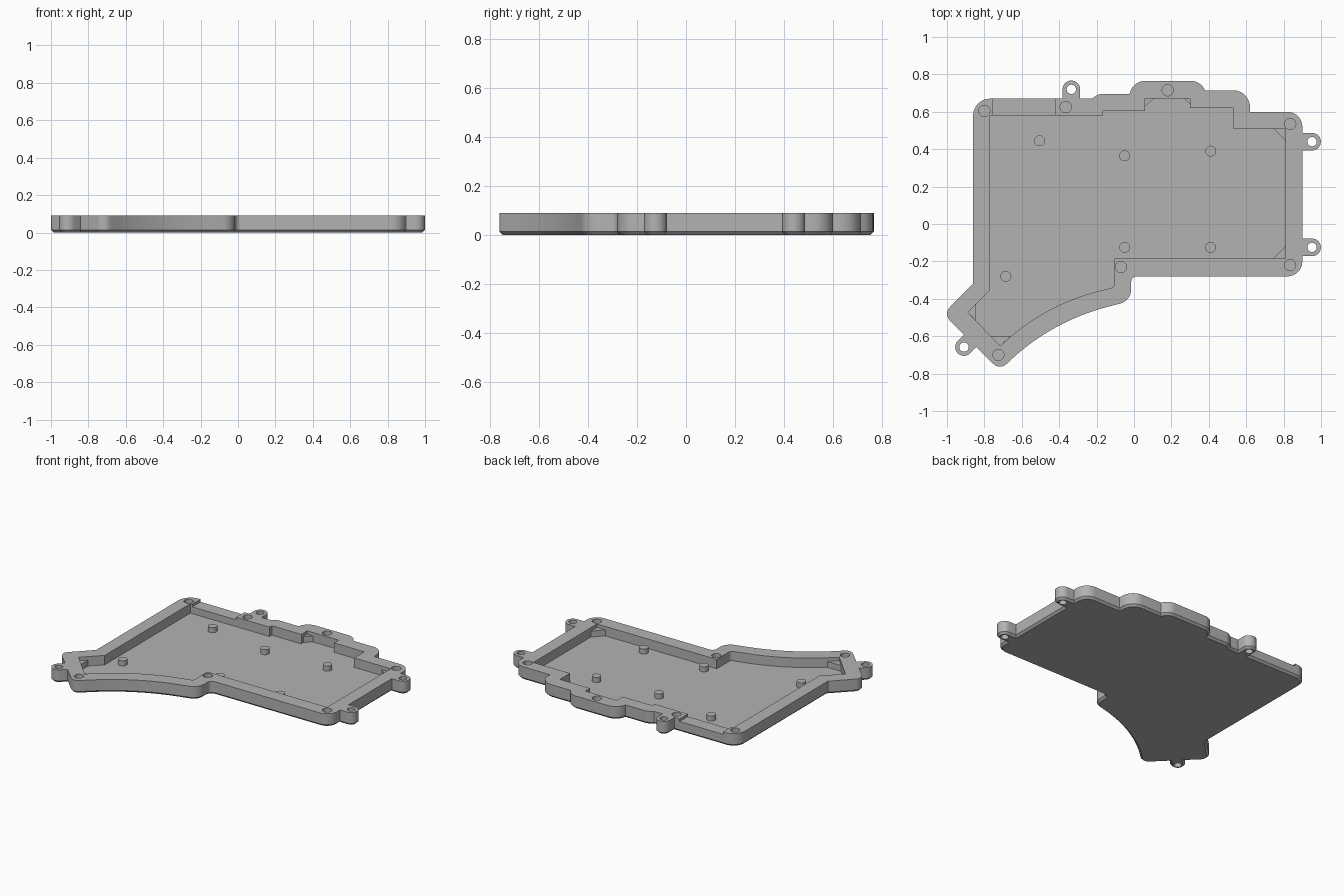
import bpy
from math import tan, pi, cos, sin
from mathutils import Vector

cube = bpy.data.objects.get("Cube")
if cube:
    bpy.data.objects.remove(cube)

TOP, FLOOR, CHAMFER = .09, .025, .014

grey = bpy.data.materials.new("plain grey")
grey.use_nodes = True
grey.diffuse_color = (.45, .45, .45, 1)
grey.node_tree.nodes["Principled BSDF"].inputs["Base Color"].default_value = grey.diffuse_color


def rounded(corners):
    """Polygon outline whose corners (x, y, radius) become arcs."""
    pts = []
    for i, (x, y, r) in enumerate(corners):
        p = Vector((x, y))
        if r == 0:
            pts.append(p)
            continue
        a = (Vector(corners[i - 1][:2]) - p).normalized()
        b = (Vector(corners[(i + 1) % len(corners)][:2]) - p).normalized()
        turn = pi - a.angle(b)
        start = p + a * r * tan(turn / 2)
        centre = p + (a + b).normalized() * r / cos(turn / 2)
        side = 1 if a.x * b.y - a.y * b.x < 0 else -1
        steps = 24 if r > 1 else 10
        for k in range(steps + 1):
            t = -side * turn * k / steps
            v = start - centre
            pts.append(centre + Vector((v.x * cos(t) + v.y * sin(t),
                                        v.y * cos(t) - v.x * sin(t))))
    return pts


def inset(pts, d):
    """Move a counter-clockwise outline inward by d."""
    out = []
    for i, p in enumerate(pts):
        e = (p - pts[i - 1]).normalized()
        f = (pts[(i + 1) % len(pts)] - p).normalized()
        n, m = Vector((-e.y, e.x)), Vector((-f.y, f.x))
        out.append(p + (n + m) * d / (1 + n.dot(m)))
    return out


def prism(name, pts, z0, z1, chamfer=0):
    """Extruded outline, optionally with a chamfered bottom edge."""
    area = sum(pts[i - 1].x * p.y - p.x * pts[i - 1].y for i, p in enumerate(pts))
    if area < 0:
        pts = pts[::-1]
    layers = [(pts, z0), (pts, z1)]
    if chamfer:
        layers = [(inset(pts, chamfer), z0), (pts, z0 + chamfer), (pts, z1)]
    n = len(pts)
    verts = [(p.x, p.y, z) for ring, z in layers for p in ring]
    faces = [list(range(n))[::-1], [len(verts) - n + i for i in range(n)]]
    for k in range(len(layers) - 1):
        for i in range(n):
            a, b = k * n + i, k * n + (i + 1) % n
            faces.append((a, b, b + n, a + n))
    mesh = bpy.data.meshes.new(name)
    mesh.from_pydata(verts, [], faces)
    mesh.materials.append(grey)
    ob = bpy.data.objects.new(name, mesh)
    bpy.context.collection.objects.link(ob)
    return ob


def circle(x, y, r, n=28):
    return [Vector((x + r * cos(2 * pi * i / n), y + r * sin(2 * pi * i / n))) for i in range(n)]


def select(ob):
    bpy.ops.object.select_all(action='DESELECT')
    ob.select_set(True)
    bpy.context.view_layer.objects.active = ob


def combine(ob, other, operation):
    select(ob)
    mod = ob.modifiers.new("combine", 'BOOLEAN')
    mod.operation, mod.solver, mod.object = operation, 'EXACT', other
    bpy.ops.object.modifier_apply(modifier=mod.name)
    bpy.data.objects.remove(other)


# Outer body, clockwise from the back corner on the model's right
outer = [(-.86, .67, .09), (-.225, .67, 0), (-.19, .695, .06), (-.025, .695, 0),
         (0, .765, .085), (.35, .765, .08), (.38, .715, 0), (.62, .715, .09),
         (.62, .6, 0), (.9, .6, .08), (.9, -.28, .08), (-.015, -.28, .03),
         (-.015, -.41, .08), (-.436, -.52, 1.2), (-.718, -.782, .05),
         (-1.02, -.48, .05), (-.86, -.32, 0)]
tray = prism("tray", rounded(outer), 0, TOP, CHAMFER)

# Mounting ears: rounded tabs reaching back into the body
ears = [(.952, .44, pi), (.952, -.125, pi), (-.335, .72, -pi / 2), (-.909, -.658, pi / 4)]
for x, y, angle in ears:
    r, reach = .047, .08
    d = Vector((cos(angle), sin(angle)))
    c = Vector((x, y))
    arc = [angle + pi / 2 + pi * i / 16 for i in range(17)]
    pts = [c + r * Vector((cos(t), sin(t))) for t in arc]
    pts += [pts[-1] + d * reach, pts[0] + d * reach]
    combine(tray, prism("ear", pts, 0, TOP, CHAMFER), 'UNION')
for x, y, angle in ears:
    combine(tray, prism("ear_hole", circle(x, y, .025), -1, 1), 'DIFFERENCE')

# Inner cavity
inner = [(-.77, .58, 0), (-.165, .58, 0), (-.165, .605, 0), (.06, .605, 0),
         (.06, .67, 0), (.3, .67, 0), (.3, .62, 0), (.53, .62, 0), (.53, .51, 0),
         (.81, .51, 0), (.81, -.185, 0), (-.105, -.185, 0), (-.105, -.337, .02),
         (-.478, -.435, 1.15), (-.715, -.652, 0), (-.888, -.472, 0), (-.77, -.355, 0)]
combine(tray, prism("cavity", rounded(inner), FLOOR, 1), 'DIFFERENCE')

# Lowered stretch of the back rim
notch = [Vector(p) for p in ((-.755, .5), (-.42, .5), (-.42, .8), (-.755, .8))]
combine(tray, prism("notch", notch, .072, 1), 'DIFFERENCE')

# Blind screw holes in the rim
for x, y in [(-.8, .605), (-.365, .625), (.18, .715), (.835, .535),
             (.835, -.22), (-.07, -.23), (-.725, -.7)]:
    combine(tray, prism("screw_hole", circle(x, y, .03), .03, 1), 'DIFFERENCE')

# Support pegs on the floor
parts = [tray]
for x, y in [(-.505, .445), (-.05, .365), (.41, .39), (-.05, -.125), (.41, -.125), (-.685, -.28)]:
    parts.append(prism("support_peg", circle(x, y, .029), FLOOR - .005, .06))

# Low corner gussets: corner point and the two ends of its diagonal
for tri in [((.81, .51), (.745, .51), (.81, .445)),
            ((.81, -.185), (.745, -.185), (.81, -.12)),
            ((.06, .67), (.06, .63), (.105, .67)),
            ((.3, .67), (.27, .67), (.3, .64)),
            ((-.888, -.472), (-.845, -.43), (-.845, -.516)),
            ((-.715, -.652), (-.765, -.6), (-.66, -.6))]:
    parts.append(prism("corner_gusset", [Vector(p) for p in tri], FLOOR - .005, .066))

for ob in parts:
    select(ob)
    bpy.ops.object.shade_smooth_by_angle(angle=pi / 6)
